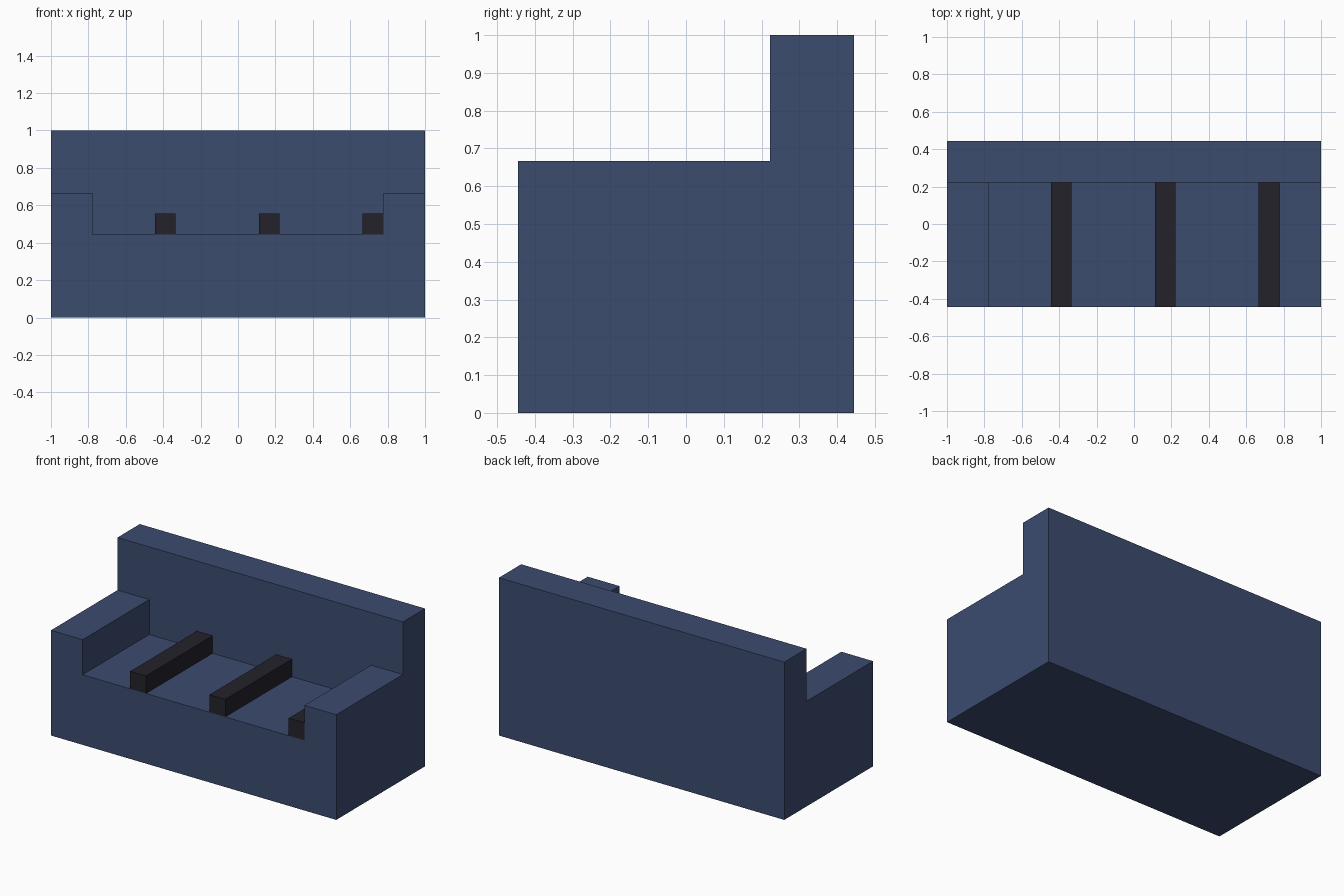
import bpy
import bmesh

cube = bpy.data.objects.get("Cube")
if cube:
    bpy.data.objects.remove(cube, do_unlink=True)

U = 1 / 9  # the whole bench sits on a grid of ninths


def make_material(name, color):
    mat = bpy.data.materials.new(name)
    mat.use_nodes = True
    mat.diffuse_color = color
    mat.node_tree.nodes["Principled BSDF"].inputs["Base Color"].default_value = color
    return mat


def extrude_profile(name, points, y0, y1, mat):
    """Extrude an (x, z) outline from y0 to y1; all values in grid units."""
    bm = bmesh.new()
    face = bm.faces.new([bm.verts.new((x * U, y0 * U, z * U)) for x, z in points])
    out = bmesh.ops.extrude_face_region(bm, geom=[face])
    moved = [v for v in out["geom"] if isinstance(v, bmesh.types.BMVert)]
    bmesh.ops.translate(bm, verts=moved, vec=(0, (y1 - y0) * U, 0))
    bmesh.ops.recalc_face_normals(bm, faces=bm.faces)
    mesh = bpy.data.meshes.new(name)
    bm.to_mesh(mesh)
    bm.free()
    mesh.materials.append(mat)
    obj = bpy.data.objects.new(name, mesh)
    bpy.context.collection.objects.link(obj)
    return obj


def rect(x0, x1, z0, z1):
    return [(x0, z0), (x1, z0), (x1, z1), (x0, z1)]


blue = make_material("navy_blue", (0.045, 0.072, 0.159, 1))
black = make_material("near_black", (0.0168, 0.0162, 0.024, 1))

# Seat and both armrests as one U-shaped block
right_half = [(9, 0), (9, 6), (7, 6), (7, 4)]
left_half = [(-x, z) for x, z in reversed(right_half)]
extrude_profile("seat_with_armrests", right_half + left_half, -4, 2, blue)

# Full-height backrest
extrude_profile("backrest", rect(-9, 9, 0, 9), 2, 4, blue)

# Dark bars across the seat, evenly spaced
for i in range(3):
    x = -4 + 5 * i
    extrude_profile(f"seat_bar_{i + 1}", rect(x, x + 1, 4, 5), -4, 2, black)
